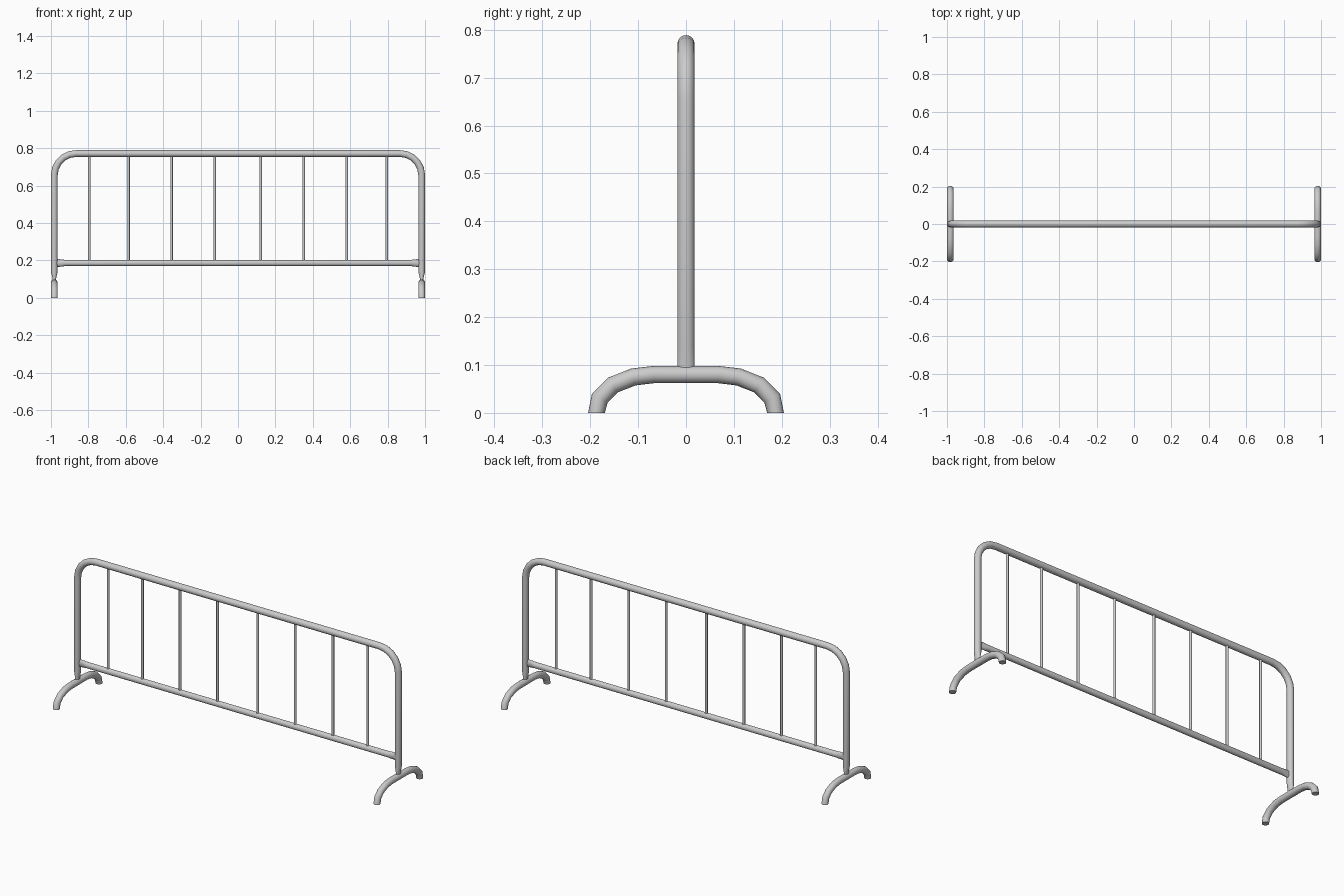
import bpy, bmesh, math
from mathutils import Vector

if "Cube" in bpy.data.objects:
    bpy.data.objects.remove(bpy.data.objects["Cube"])


def tube(name, path, normal, sides=16):
    """Sweep an ellipse along a planar path of (point, in-plane radius, normal radius)."""
    n = Vector(normal)
    pts = [Vector(p[0]) for p in path]
    bm = bmesh.new()
    rings = []
    for i, (_, a, b) in enumerate(path):
        d_in = (pts[i] - pts[max(i - 1, 0)]).normalized()
        d_out = (pts[min(i + 1, len(pts) - 1)] - pts[i]).normalized()
        t = (d_in + d_out).normalized()
        ref = d_in if i else d_out
        side = n.cross(t) / max(t.dot(ref), 0.5)      # mitred corner
        ring = []
        for k in range(sides):
            w = 2 * math.pi * k / sides
            ring.append(bm.verts.new(pts[i] + side * a * math.cos(w) + n * b * math.sin(w)))
        rings.append(ring)
    for r0, r1 in zip(rings, rings[1:]):
        for k in range(sides):
            j = (k + 1) % sides
            bm.faces.new((r0[k], r0[j], r1[j], r1[k]))
    bm.faces.new(rings[0])
    bm.faces.new(rings[-1])
    bmesh.ops.recalc_face_normals(bm, faces=bm.faces)
    me = bpy.data.meshes.new(name)
    bm.to_mesh(me)
    bm.free()
    ob = bpy.data.objects.new(name, me)
    bpy.context.collection.objects.link(ob)
    bpy.ops.object.select_all(action='DESELECT')
    ob.select_set(True)
    bpy.context.view_layer.objects.active = ob
    bpy.ops.object.shade_smooth_by_angle(angle=math.radians(40))
    return ob


R = 0.018
X = 0.982
TOP = 0.771
BEND = 0.115

# Outer frame: pinched post bottoms, rounded top corners
half = [((X, 0, 0.09), 0.010, R), ((X, 0, 0.105), 0.010, R), ((X, 0, 0.14), R, R)]
for i in range(6):
    w = math.radians(18 * i)
    half.append(((X - BEND + BEND * math.cos(w), 0, TOP - BEND + BEND * math.sin(w)), R, R))
mirrored = [((-p[0], p[1], p[2]), a, b) for p, a, b in reversed(half)]
tube("frame", half + mirrored, (0, 1, 0))

# Lower rail with flattened ends
Z = 0.186
rail = [((x, 0, Z), a, b) for x, a, b in
        ((-0.97, 0.021, 0.009), (-0.95, 0.020, 0.010), (-0.92, 0.016, 0.016))]
rail += [((-p[0], 0, Z), a, b) for p, a, b in reversed(rail)]
tube("lower_rail", rail, (0, 1, 0))

# Upright bars
for i, x in enumerate((-0.795, -0.585, -0.355, -0.125, 0.121, 0.351, 0.581, 0.795)):
    tube(f"bar_{i + 1}", [((x, 0, Z), 0.007, 0.007), ((x, 0, TOP), 0.007, 0.007)], (0, 1, 0), 10)

# Bent feet
arch = [(0.187, 0), (0.18, 0.031), (0.153, 0.058), (0.11, 0.075), (0.068, 0.08)]
for label, x in (("left", -X), ("right", X)):
    path = [((x, -y, z), R, R) for y, z in arch] + [((x, y, z), R, R) for y, z in reversed(arch)]
    foot = tube(f"{label}_foot", path, (1, 0, 0))
    for v in foot.data.vertices:                      # level the cut ends on the ground
        if v.co.z < 0.012:
            v.co.z = 0
